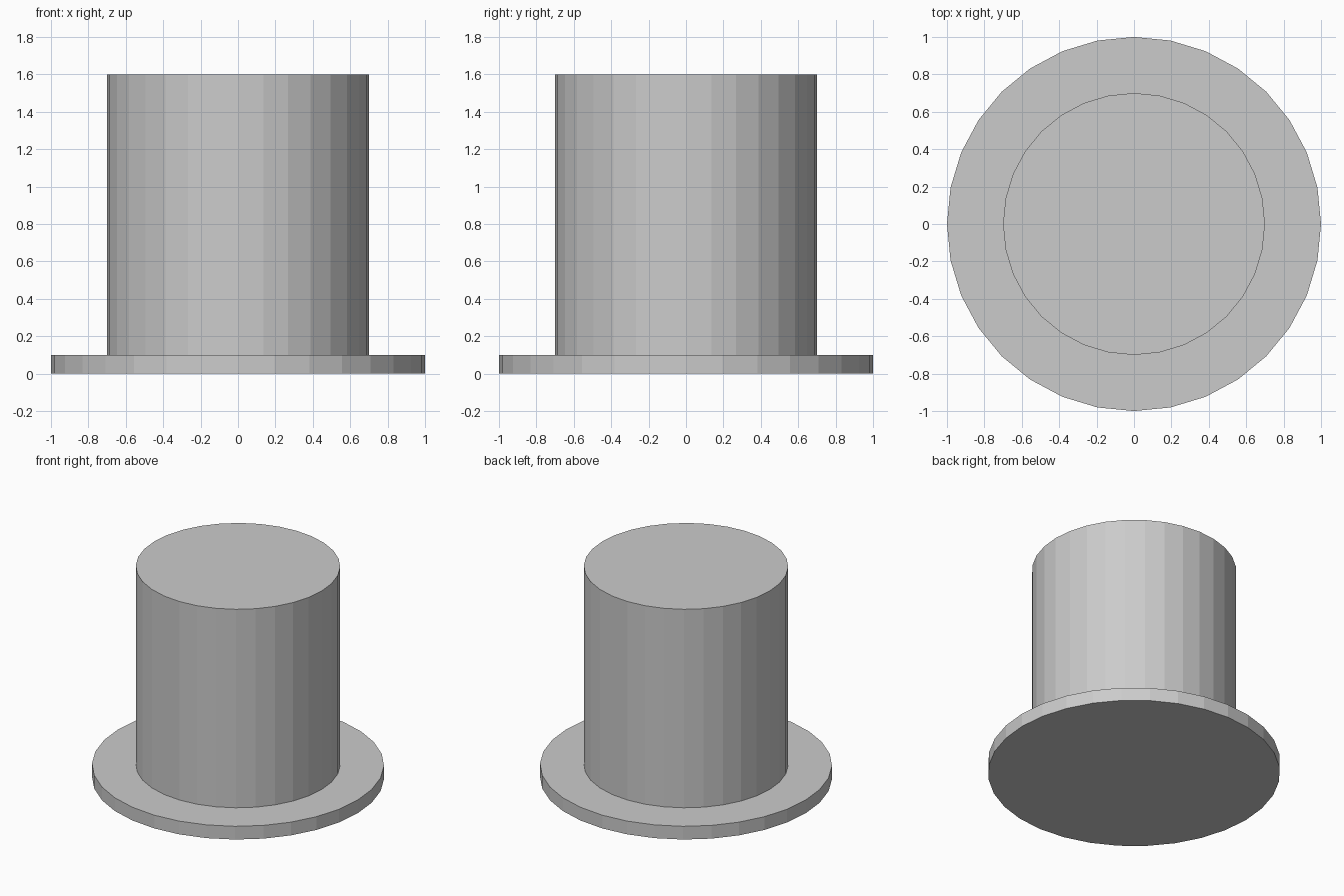
import bpy
import bmesh
from math import sin, cos, tau

if "Cube" in bpy.data.objects:
    bpy.data.objects.remove(bpy.data.objects["Cube"])

SIDES = 32
# Silhouette (radius, height): brim underside, brim edge, crown foot, crown top
PROFILE = [(1.0, 0.0), (1.0, 0.1), (0.7, 0.1), (0.7, 1.6)]


def ring(bm, radius, z):
    return [bm.verts.new((radius * sin(tau * i / SIDES),
                          radius * cos(tau * i / SIDES), z))
            for i in range(SIDES)]


# Top hat: brim and crown as one closed, flat-shaded shell
bm = bmesh.new()
rings = [ring(bm, r, z) for r, z in PROFILE]
for low, high in zip(rings, rings[1:]):
    for i in range(SIDES):
        j = (i + 1) % SIDES
        bm.faces.new((low[i], low[j], high[j], high[i]))

# Flat underside and crown top
bm.faces.new(rings[0])
bm.faces.new(rings[-1])
bmesh.ops.recalc_face_normals(bm, faces=bm.faces)

mesh = bpy.data.meshes.new("top_hat")
bm.to_mesh(mesh)
bm.free()
bpy.context.collection.objects.link(bpy.data.objects.new("top_hat", mesh))
